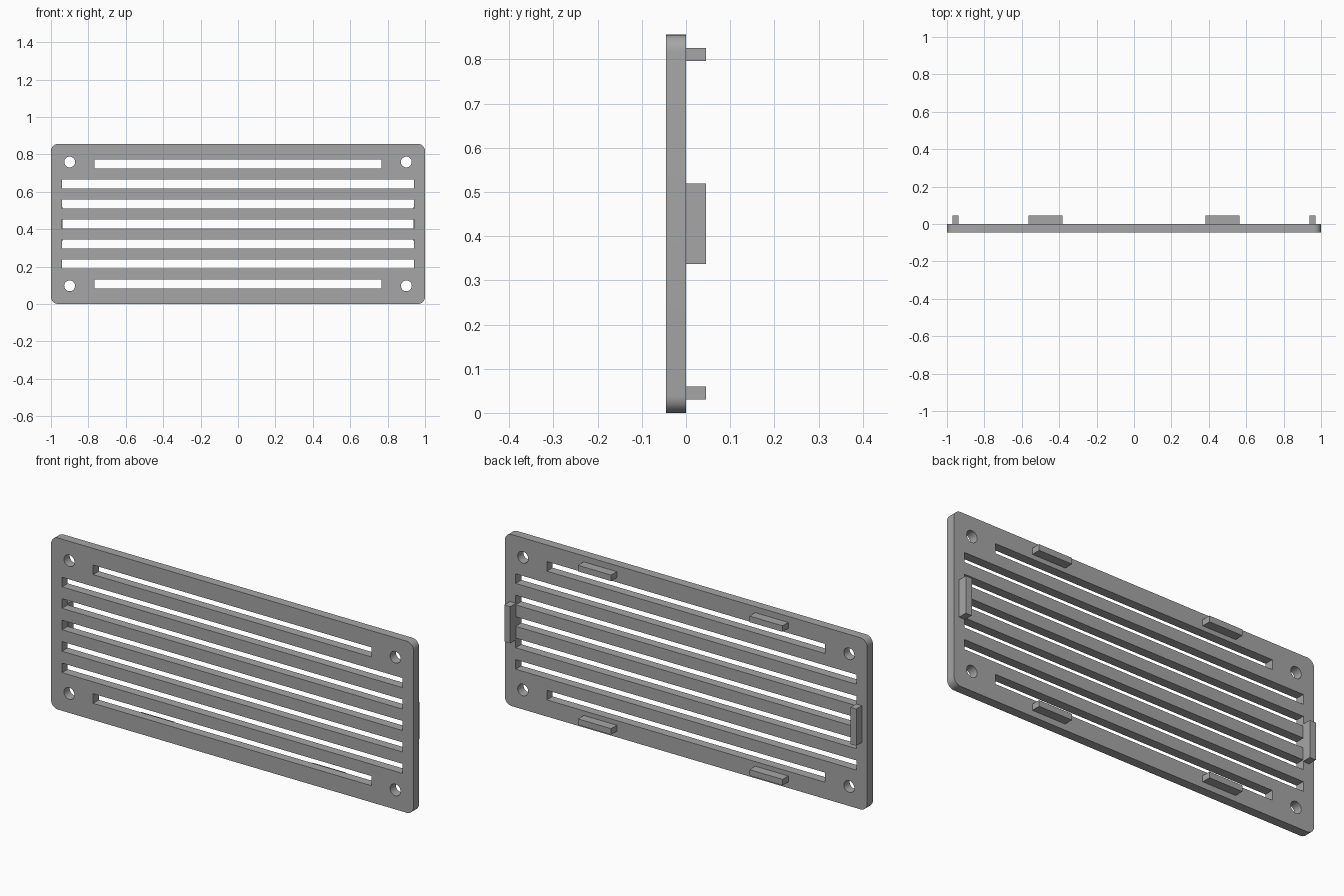
import bpy
import bmesh
from math import cos, sin, pi, radians

if "Cube" in bpy.data.objects:
    bpy.data.objects.remove(bpy.data.objects["Cube"])

HEIGHT, THICK = 0.856, 0.045
MID = HEIGHT / 2

grey = bpy.data.materials.new("grey plastic")
grey.use_nodes = True
colour = (0.38, 0.38, 0.38, 1)
grey.diffuse_color = colour
grey.node_tree.nodes["Principled BSDF"].inputs["Base Color"].default_value = colour


def arc(x, z, radius, start, end, steps):
    angles = [start + (end - start) * i / steps for i in range(steps + 1)]
    return [(x + radius * cos(a), z + radius * sin(a)) for a in angles]


def rounded_rect(half_x, half_z, radius):
    points = []
    for i, (sx, sz) in enumerate([(1, 1), (-1, 1), (-1, -1), (1, -1)]):
        points += arc(sx * (half_x - radius), sz * (half_z - radius),
                      radius, i * pi / 2, (i + 1) * pi / 2, 8)
    return points


def slot(z, half_x, half_z=0.024):
    return [(-half_x, z - half_z), (half_x, z - half_z),
            (half_x, z + half_z), (-half_x, z + half_z)]


# Grille outline with slots and screw holes, centred on the plate's middle
loops = [rounded_rect(1, MID, 0.038)]
for i in range(-3, 4):
    loops.append(slot(i * 0.107, 0.768 if abs(i) == 3 else 0.94))
for x in (-0.9, 0.9):
    for z in (-0.331, 0.331):
        loops.append(arc(x, z, 0.029, 0, 2 * pi, 32)[:-1])

# Filled curve extruded to the plate thickness
curve = bpy.data.curves.new("grille_plate", "CURVE")
curve.dimensions = "2D"
curve.fill_mode = "BOTH"
curve.extrude = THICK / 2
for loop in loops:
    spline = curve.splines.new("POLY")
    spline.points.add(len(loop) - 1)
    for point, (x, z) in zip(spline.points, loop):
        point.co = (x, z, 0, 1)
    spline.use_cyclic_u = True
plate = bpy.data.objects.new("grille_plate", curve)
bpy.context.collection.objects.link(plate)
plate.rotation_euler = (pi / 2, 0, 0)
plate.location = (0, -THICK / 2, MID)
bpy.ops.object.select_all(action="DESELECT")
plate.select_set(True)
bpy.context.view_layer.objects.active = plate
bpy.ops.object.convert(target="MESH")
plate = bpy.context.object

# Weld the caps to the walls
bm = bmesh.new()
bm.from_mesh(plate.data)
bmesh.ops.remove_doubles(bm, verts=bm.verts, dist=0.0001)
bmesh.ops.recalc_face_normals(bm, faces=bm.faces)
bm.to_mesh(plate.data)
bm.free()
plate.data.materials.clear()
plate.data.materials.append(grey)
bpy.ops.object.shade_smooth_by_angle(angle=radians(30))


def tab(name, x, z, size_x, size_z):
    bpy.ops.mesh.primitive_cube_add(size=1, location=(x, THICK / 2, z))
    obj = bpy.context.object
    obj.name = name
    obj.scale = (size_x, THICK, size_z)
    obj.data.materials.append(grey)


# Locating tabs on the back
for side, sx in (("left", 1), ("right", -1)):
    tab(f"{side}_side_tab", sx * 0.955, MID, 0.033, 0.183)
    for level, sz in (("top", 1), ("bottom", -1)):
        tab(f"{level}_{side}_tab", sx * 0.473, MID + sz * 0.383, 0.183, 0.03)
